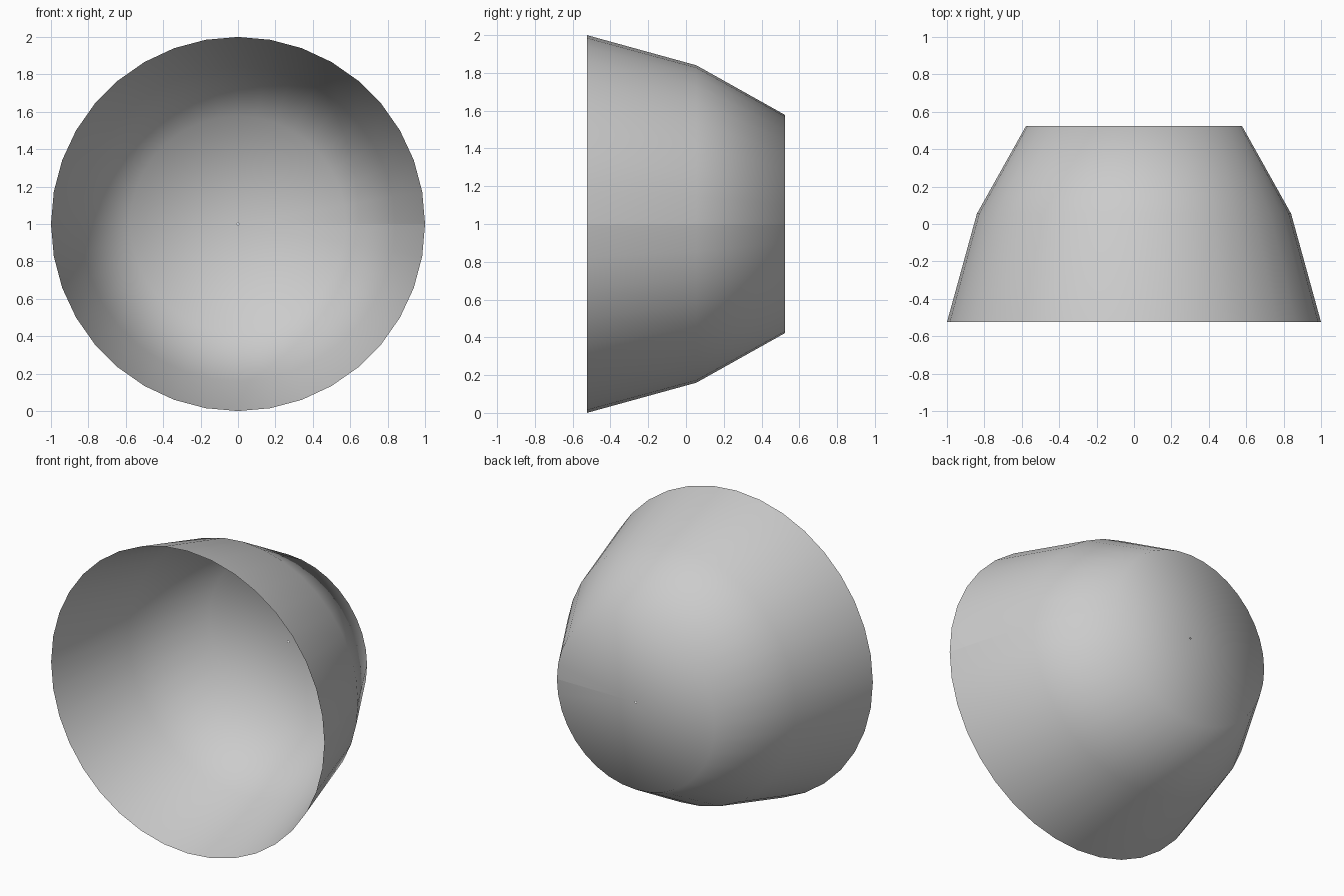
import bpy, bmesh, math
from mathutils import Matrix

default = bpy.data.objects.get("Cube")
if default:
    bpy.data.objects.remove(default, do_unlink=True)

SEGMENTS = 36
# Profile as (radius, y), from the open front rim to the tiny hole in the back
PROFILE = [(1.0, -0.525), (0.84, 0.055), (0.577, 0.525), (0.005, 0.525)]

# One flat grey for the whole shell
grey = bpy.data.materials.new("light_grey")
grey.use_nodes = True
colour = (0.6, 0.6, 0.6, 1.0)
grey.diffuse_color = colour
grey.node_tree.nodes["Principled BSDF"].inputs["Base Color"].default_value = colour

# Thin open cup: the profile turned about y, with an unwelded seam on the +x side
bm = bmesh.new()
rings = []
for step in range(SEGMENTS + 1):
    turn = Matrix.Rotation(math.tau * step / SEGMENTS, 4, 'Y')
    rings.append([bm.verts.new(turn @ bm_point) for bm_point in
                  (Matrix.Translation((r, y, 0)).translation for r, y in PROFILE)])
for a, b in zip(rings, rings[1:]):
    for i in range(len(PROFILE) - 1):
        face = bm.faces.new((a[i], a[i + 1], b[i + 1], b[i]))
        face.smooth = True

# Make the faces point outwards
bm.normal_update()
if sum(f.normal.dot(f.calc_center_median()) for f in bm.faces) < 0:
    bmesh.ops.reverse_faces(bm, faces=bm.faces[:])

mesh = bpy.data.meshes.new("cup_shell")
bm.to_mesh(mesh)
bm.free()
mesh.materials.append(grey)
cup = bpy.data.objects.new("cup_shell", mesh)
cup.location.z = 1.0
bpy.context.collection.objects.link(cup)
